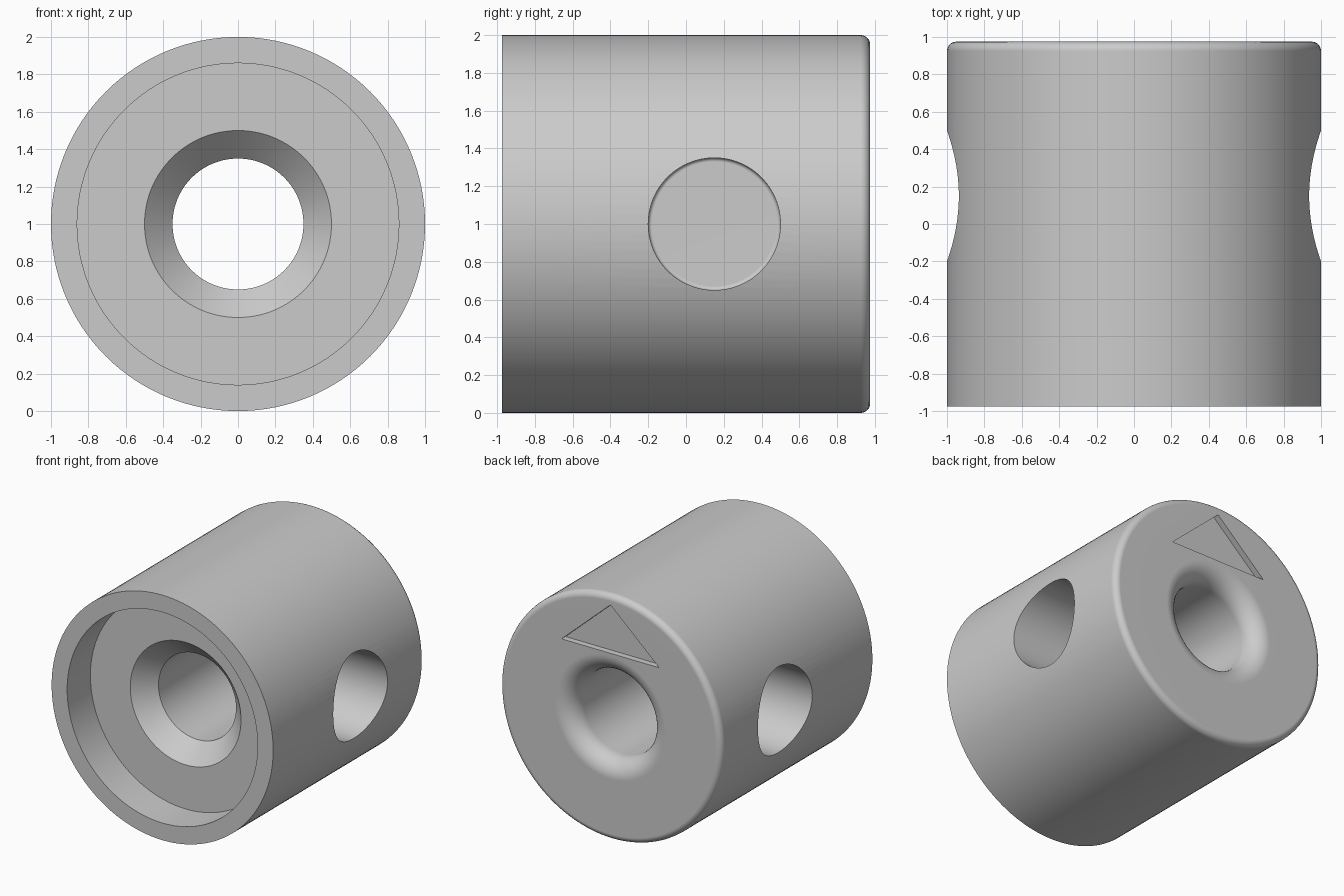
import bpy, bmesh, math
from mathutils import Matrix

if "Cube" in bpy.data.objects:
    bpy.data.objects.remove(bpy.data.objects["Cube"])

LEN = 0.975      # half length along y
BORE = 0.35
SEG = 128

grey = bpy.data.materials.new("light grey")
grey.use_nodes = True
grey.diffuse_color = (0.6, 0.6, 0.6, 1)
grey.node_tree.nodes["Principled BSDF"].inputs["Base Color"].default_value = (0.6, 0.6, 0.6, 1)


def add_object(name, bm):
    bmesh.ops.recalc_face_normals(bm, faces=bm.faces)
    mesh = bpy.data.meshes.new(name)
    bm.to_mesh(mesh)
    bm.free()
    mesh.materials.append(grey)
    obj = bpy.data.objects.new(name, mesh)
    bpy.context.collection.objects.link(obj)
    return obj


def arc(r, y, radius, start, end, steps=10):
    """Points of a fillet in the (radius, y) half plane, angles in degrees."""
    angles = [math.radians(start + (end - start) * i / steps) for i in range(steps + 1)]
    return [(r + radius * math.cos(a), y + radius * math.sin(a)) for a in angles]


def lathe(name, profile, closed, matrix):
    """Revolve (radius, y) points around the y axis, then place the result."""
    bm = bmesh.new()
    verts = [bm.verts.new((r, y, 0)) for r, y in profile]
    pairs = list(zip(verts, verts[1:]))
    if closed:
        pairs.append((verts[-1], verts[0]))
    edges = [bm.edges.new(p) for p in pairs]
    bmesh.ops.spin(bm, geom=verts + edges, cent=(0, 0, 0), axis=(0, 1, 0),
                   angle=math.tau, steps=SEG)
    bmesh.ops.remove_doubles(bm, verts=bm.verts, dist=0.0001)
    bm.transform(matrix)
    return add_object(name, bm)


# Body: front recess, countersunk bore, rounded back edges
floor = -LEN + 0.3
profile = [(1, -LEN), (0.86, -LEN), (0.86, floor), (0.5, floor), (BORE, floor + 0.15)]
profile += arc(0.5, LEN - 0.15, 0.15, 180, 90)
profile += arc(0.95, LEN - 0.05, 0.05, 90, 0, 6)
body = lathe("body", profile, True, Matrix.Translation((0, 0, 1)))

# Blind side pockets with softly rounded floors
cutters = []
pocket = [(0, 0.45)] + arc(BORE - 0.02, 0.47, 0.02, -90, 0, 4) + [(BORE, 1.2), (0, 1.2)]
for side, label in ((1, "left"), (-1, "right")):
    place = Matrix.Translation((0, 0.15, 1)) @ Matrix.Rotation(-side * math.pi / 2, 4, 'Z')
    cutters.append(lathe(label + "_pocket_cutter", pocket, False, place))

# Shallow triangular mark in the back face
bm = bmesh.new()
tri = bm.faces.new([bm.verts.new((x, LEN - 0.05, z))
                    for x, z in ((-0.44, 1.525), (0.44, 1.525), (0, 1.92))])
extruded = bmesh.ops.extrude_face_region(bm, geom=[tri])["geom"]
bmesh.ops.translate(bm, vec=(0, 0.2, 0),
                    verts=[v for v in extruded if isinstance(v, bmesh.types.BMVert)])
cutters.append(add_object("triangle_cutter", bm))

# Cut everything out of the body
bpy.ops.object.select_all(action='DESELECT')
bpy.context.view_layer.objects.active = body
body.select_set(True)
for cutter in cutters:
    cutter.hide_render = True
    cut = body.modifiers.new("cut", 'BOOLEAN')
    cut.operation = 'DIFFERENCE'
    cut.solver = 'EXACT'
    cut.object = cutter
    bpy.ops.object.modifier_apply(modifier=cut.name)
    bpy.data.objects.remove(cutter)

# Smooth round surfaces, keep hard rims and flat faces
bpy.ops.object.shade_smooth_by_angle(angle=math.radians(30))
weighted = body.modifiers.new("weighted_normals", 'WEIGHTED_NORMAL')
weighted.keep_sharp = True
